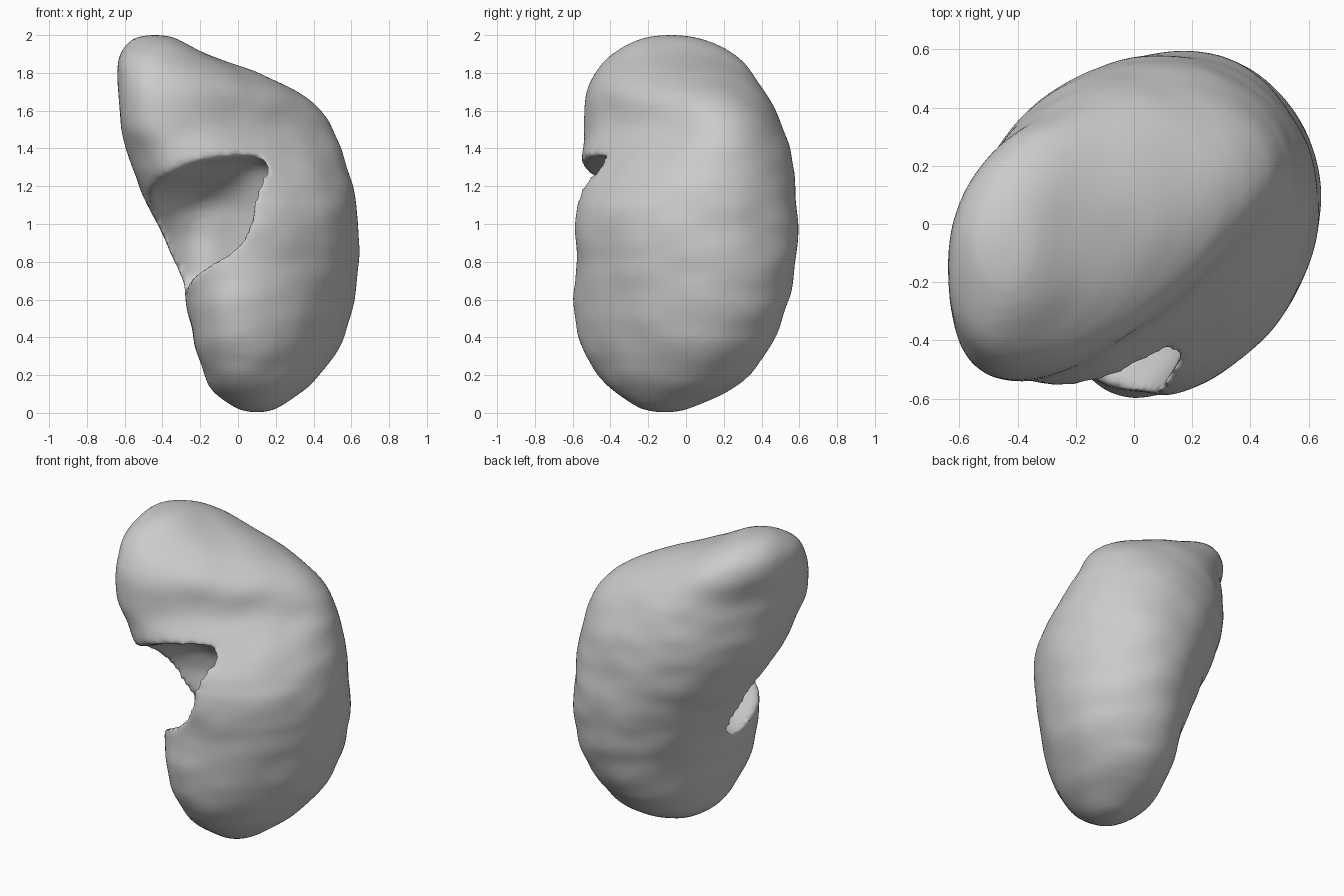
import bpy, bmesh, math
from mathutils import Matrix, Vector, noise

cube = bpy.data.objects.get("Cube")
if cube:
    bpy.data.objects.remove(cube, do_unlink=True)

tissue = bpy.data.materials.new("plain grey")
tissue.use_nodes = True
GREY = (0.6, 0.6, 0.6, 1)
tissue.diffuse_color = GREY
tissue.node_tree.nodes["Principled BSDF"].inputs["Base Color"].default_value = GREY

# Body slices: height, x range, y range, lean of the front towards -x
SLICES = [
    (0.0, 0.02, 0.16, -0.20, -0.06, 0),
    (0.04, -0.05, 0.25, -0.29, 0.06, 0),
    (0.1, -0.13, 0.34, -0.38, 0.22, 0.1),
    (0.2, -0.19, 0.45, -0.48, 0.36, 0.2),
    (0.4, -0.24, 0.57, -0.59, 0.49, 0.3),
    (0.6, -0.28, 0.63, -0.61, 0.55, 0.3),
    (0.8, -0.34, 0.64, -0.58, 0.59, 0.1),
    (1.0, -0.43, 0.64, -0.60, 0.60, 0),
    (1.2, -0.54, 0.62, -0.60, 0.59, 0.1),
    (1.4, -0.60, 0.55, -0.55, 0.56, 0.4),
    (1.5, -0.62, 0.51, -0.55, 0.52, 0.6),
    (1.6, -0.63, 0.45, -0.55, 0.48, 0.6),
    (1.7, -0.64, 0.34, -0.54, 0.42, 0.5),
    (1.8, -0.65, 0.10, -0.51, 0.36, 0.3),
    (1.9, -0.64, -0.16, -0.40, 0.27, 0.2),
    (1.97, -0.58, -0.29, -0.28, 0.15, 0),
    (2.0, -0.52, -0.38, -0.18, 0.04, 0),
]
SEGMENTS = 32
SKEW = 0.1


def loft(name, slices):
    bm = bmesh.new()
    rings = []
    for z, x0, x1, y0, y1, lean in slices:
        ring = []
        for i in range(SEGMENTS):
            t = math.tau * i / SEGMENTS
            skew = SKEW + lean * (1 - math.sin(t)) / 2
            x = (x0 + x1) / 2 + (x1 - x0) / 2 * math.cos(t)
            y = (y0 + y1) / 2 + (y1 - y0) / 2 * math.sin(t + skew)
            ring.append(bm.verts.new((x, y, z)))
        rings.append(ring)
    for low, high in zip(rings, rings[1:]):
        for i in range(SEGMENTS):
            j = (i + 1) % SEGMENTS
            bm.faces.new((low[i], low[j], high[j], high[i]))
    bm.faces.new(rings[0][::-1])
    bm.faces.new(rings[-1])
    return add_object(name, bm)


def add_object(name, bm):
    mesh = bpy.data.meshes.new(name)
    bm.to_mesh(mesh)
    bm.free()
    obj = bpy.data.objects.new(name, mesh)
    bpy.context.collection.objects.link(obj)
    return obj


def apply(obj, kind, **settings):
    mod = obj.modifiers.new(kind.title(), kind)
    for key, value in settings.items():
        setattr(mod, key, value)
    bpy.ops.object.select_all(action="DESELECT")
    bpy.context.view_layer.objects.active = obj
    obj.select_set(True)
    bpy.ops.object.modifier_apply(modifier=mod.name)


def carve(obj, centre, radii, slope):
    """Scoop out a rounded box lying along the front right diagonal."""
    bm = bmesh.new()
    bmesh.ops.create_uvsphere(bm, u_segments=48, v_segments=24, radius=1)
    turn = Matrix.Rotation(math.pi / 4, 3, "Z")
    for v in bm.verts:
        p = v.co / sum(c ** 4 for c in v.co) ** 0.25
        p = Vector([c * r for c, r in zip(p, radii)])
        p.z -= slope * p.y
        v.co = turn @ (p + Vector(centre))
    cutter = add_object("hollow_cutter", bm)
    cutter.hide_render = True
    apply(obj, "BOOLEAN", operation="DIFFERENCE", object=cutter, solver="MANIFOLD")
    bpy.data.objects.remove(cutter, do_unlink=True)


# Bean-shaped body with a deep hollow that drops towards the back
body = loft("bean_body", SLICES)
apply(body, "SUBSURF", levels=1)
carve(body, (-0.5, -0.12, 1.0), (0.42, 0.34, 0.28), 0.45)
apply(body, "REMESH", mode="VOXEL", voxel_size=0.022)
apply(body, "SMOOTH", factor=0.5, iterations=8)

# Gentle lumps, stretched sideways into soft ripples
points = []
for v in body.data.vertices:
    p = v.co
    lump = noise.noise(Vector((p.x * 4, p.y * 4, p.z * 7)))
    points.extend(p + v.normal * lump * 0.01)
body.data.vertices.foreach_set("co", points)
body.data.update()

body.data.materials.clear()
body.data.materials.append(tissue)
body.data.polygons.foreach_set("material_index", [0] * len(body.data.polygons))
bpy.ops.object.shade_smooth()
